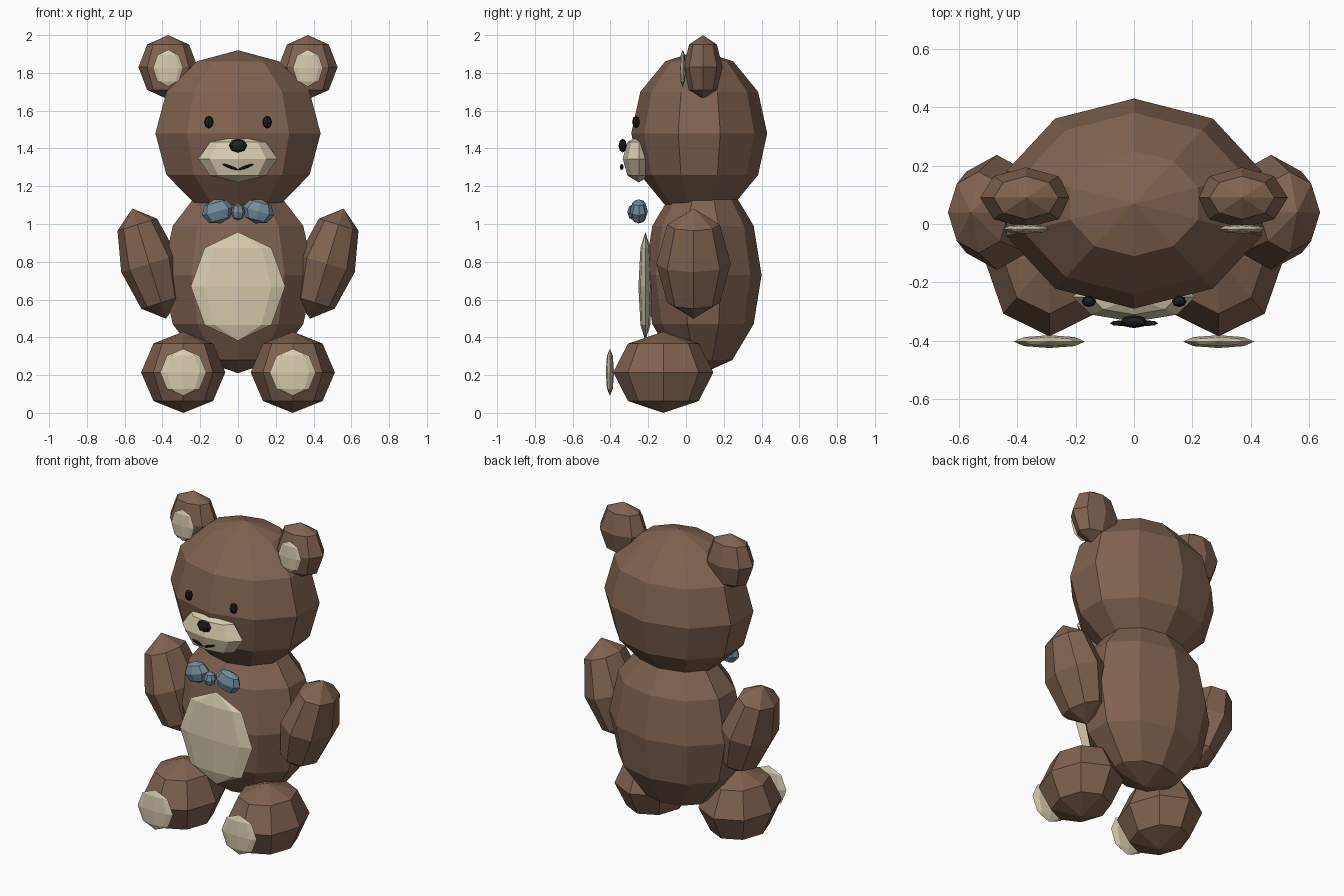
import bpy
import math

if "Cube" in bpy.data.objects:
    bpy.data.objects.remove(bpy.data.objects["Cube"])


def material(name, rgb):
    m = bpy.data.materials.new(name)
    m.diffuse_color = (*rgb, 1)
    m.use_nodes = True
    m.node_tree.nodes["Principled BSDF"].inputs["Base Color"].default_value = m.diffuse_color
    return m


brown = material("brown fur", (0.22, 0.125, 0.08))
cream = material("cream felt", (0.68, 0.60, 0.42))
blue = material("blue ribbon", (0.17, 0.27, 0.34))
black = material("black", (0.012, 0.014, 0.011))


def blob(name, centre, radii, mat, tilt=0, segments=8, rings=4):
    """Flat-shaded ellipsoid, tilted about the y axis."""
    bpy.ops.mesh.primitive_uv_sphere_add(
        segments=segments, ring_count=rings, radius=1, location=centre,
        rotation=(0, math.radians(tilt), 0))
    ob = bpy.context.object
    ob.name = name
    ob.scale = radii
    ob.data.materials.append(mat)
    return ob


def pair(name, centre, radii, mat, tilt=0):
    """The same blob mirrored to both sides."""
    x, y, z = centre
    for side, s in (("left", -1), ("right", 1)):
        blob(f"{side}_{name}", (s * x, y, z), radii, mat, s * tilt)


# Torso and head
blob("body", (0, 0.09, 0.73), (0.42, 0.31, 0.52), brown, segments=10, rings=6)
blob("head", (0, 0.07, 1.48), (0.46, 0.36, 0.44), brown, segments=10, rings=6)
blob("tummy_patch", (0, -0.215, 0.67), (0.25, 0.037, 0.288), cream)

# Ears, arms and feet with their pads
pair("ear", (0.37, 0.09, 1.83), (0.157, 0.104, 0.17), brown)
pair("inner_ear", (0.37, -0.017, 1.825), (0.08, 0.016, 0.098), cream)
pair("arm", (0.47, 0.04, 0.79), (0.155, 0.197, 0.305), brown, tilt=17)
pair("foot", (0.29, -0.12, 0.215), (0.223, 0.265, 0.215), brown)
pair("foot_pad", (0.29, -0.403, 0.215), (0.122, 0.022, 0.124), cream)

# Face
blob("snout", (0, -0.25, 1.345), (0.21, 0.085, 0.125), cream)
blob("nose", (0, -0.335, 1.415), (0.048, 0.022, 0.037), black)
pair("eye", (0.155, -0.265, 1.54), (0.025, 0.02, 0.034), black)
pair("mouth_stroke", (0.042, -0.34, 1.302), (0.044, 0.01, 0.008), black, tilt=-20)

# Bow tie
pair("bow_loop", (0.108, -0.25, 1.067), (0.085, 0.048, 0.066), blue, tilt=15)
blob("bow_knot", (0, -0.275, 1.063), (0.038, 0.036, 0.045), blue)
